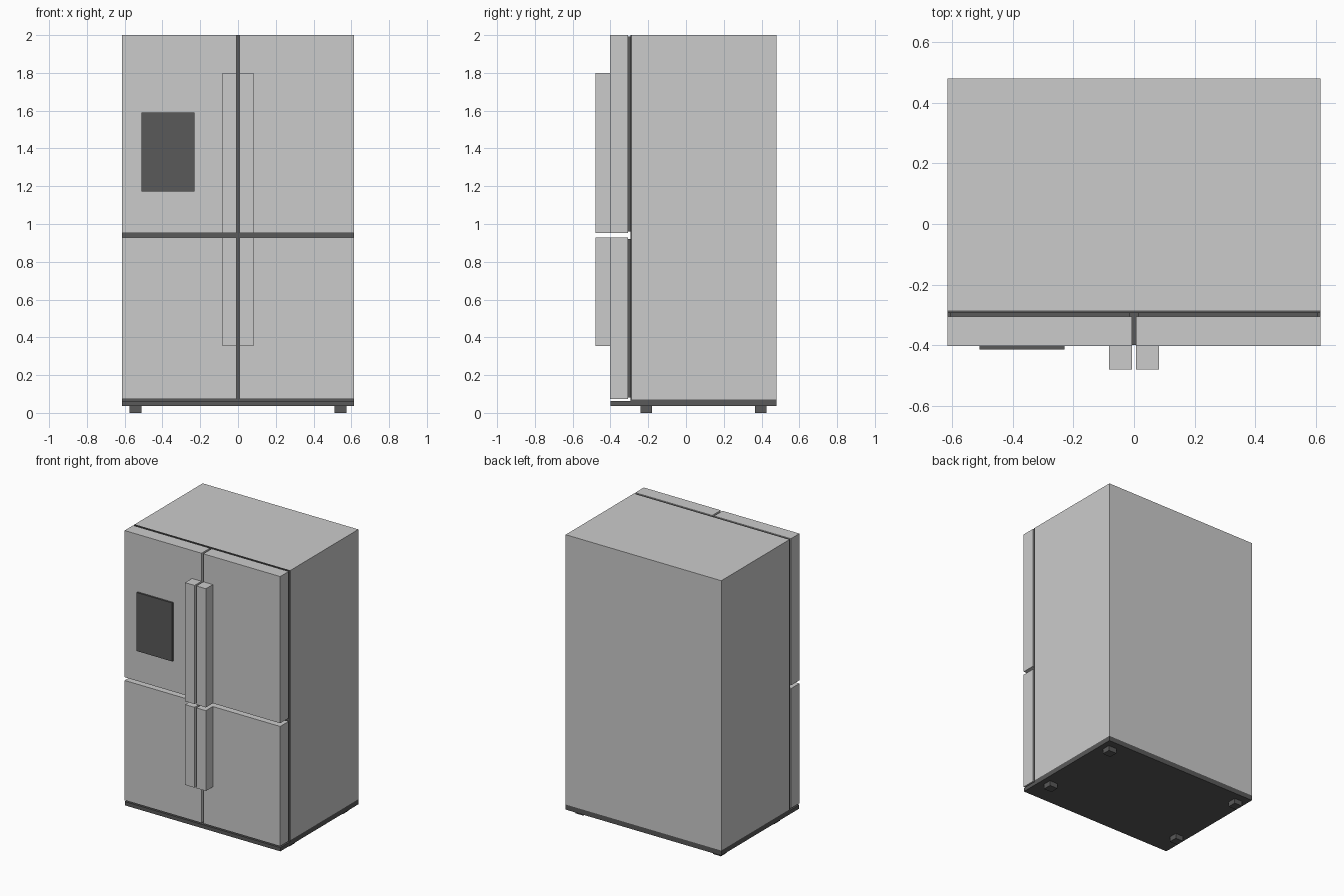
import bpy
import bmesh

if "Cube" in bpy.data.objects:
    bpy.data.objects.remove(bpy.data.objects["Cube"])

dark = bpy.data.materials.new("dark_plastic")
dark.diffuse_color = (0.1, 0.1, 0.1, 1)
dark.use_nodes = True
dark.node_tree.nodes["Principled BSDF"].inputs["Base Color"].default_value = dark.diffuse_color


def box(name, x, y, z, mat=None):
    """Axis-aligned box from (min, max) pairs."""
    bm = bmesh.new()
    bmesh.ops.create_cube(bm, size=1)
    for v in bm.verts:
        v.co = [r[0] if c < 0 else r[1] for c, r in zip(v.co, (x, y, z))]
    me = bpy.data.meshes.new(name)
    bm.to_mesh(me)
    bm.free()
    ob = bpy.data.objects.new(name, me)
    bpy.context.collection.objects.link(ob)
    if mat:
        me.materials.append(mat)
    return ob


def base_plinth():
    """Stepped side profile, lower below the doors, extruded across the width."""
    profile = [(-0.40, 0.036), (0.48, 0.036), (0.48, 0.072),
               (-0.293, 0.072), (-0.293, 0.063), (-0.40, 0.063)]
    bm = bmesh.new()
    face = bm.faces.new([bm.verts.new((-W, y, z)) for y, z in profile])
    ext = bmesh.ops.extrude_face_region(bm, geom=[face])
    moved = [g for g in ext["geom"] if isinstance(g, bmesh.types.BMVert)]
    bmesh.ops.translate(bm, verts=moved, vec=(2 * W, 0, 0))
    bmesh.ops.recalc_face_normals(bm, faces=bm.faces)
    me = bpy.data.meshes.new("base_plinth")
    bm.to_mesh(me)
    bm.free()
    me.materials.append(dark)
    bpy.context.collection.objects.link(bpy.data.objects.new("base_plinth", me))


W = 0.615        # half width
GAP = 0.007      # half gap between left and right doors

# Cabinet with dark front frame
box("cabinet", (-W, W), (-0.286, 0.48), (0.072, 2.0))
box("cabinet_front_frame", (-W, W), (-0.294, -0.286), (0.072, 2.0), dark)
base_plinth()

# Four doors, each with an inset gasket and a bar handle
for row, z0, z1, h0, h1 in (("upper", 0.952, 2.0, 0.952, 1.80),
                            ("lower", 0.073, 0.929, 0.355, 0.929)):
    for side, s in (("left", -1), ("right", 1)):
        def span(a, b):
            return tuple(sorted((s * a, s * b)))
        tag = f"{row}_{side}"
        box(f"{tag}_door", span(GAP, W), (-0.402, -0.306), (z0, z1))
        box(f"{tag}_gasket", span(GAP + 0.008, W - 0.008), (-0.306, -0.294),
            (z0 + 0.008, z1 - 0.008), dark)
        box(f"{tag}_handle", span(GAP, 0.082), (-0.48, -0.402), (h0, h1))

# Dispenser panel on the upper left door
box("dispenser_panel", (-0.51, -0.23), (-0.415, -0.402), (1.172, 1.59), dark)

# Feet
for sx, side in ((-1, "left"), (1, "right")):
    for cy, end in ((-0.21, "front"), (0.396, "back")):
        cx = sx * 0.543
        box(f"{end}_{side}_foot", (cx - 0.032, cx + 0.032),
            (cy - 0.031, cy + 0.031), (0, 0.036), dark)
